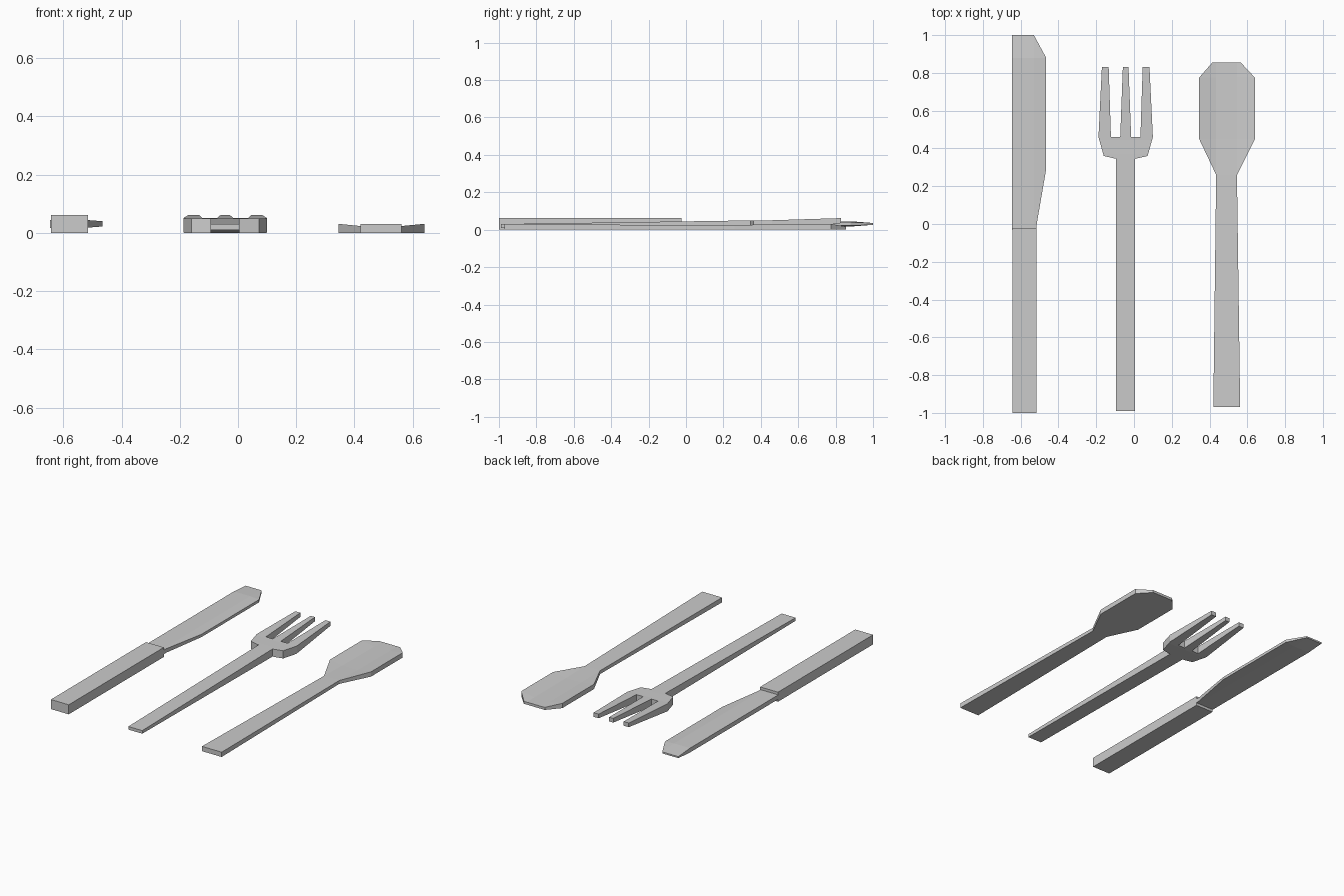
import bpy, bmesh

if "Cube" in bpy.data.objects:
    bpy.data.objects.remove(bpy.data.objects["Cube"])


def lerp(table, t):
    """Piecewise linear lookup in a list of (key, value)."""
    if t <= table[0][0]:
        return table[0][1]
    for (a, va), (b, vb) in zip(table, table[1:]):
        if t <= b:
            return va + (vb - va) * (t - a) / (b - a)
    return table[-1][1]


def slab(name, outline, bottom, top, cuts_y=(), cuts_x=()):
    """Extrude an outline, crease it along cut lines, then set heights."""
    bm = bmesh.new()
    face = bm.faces.new([bm.verts.new((x, y, 0)) for x, y in outline])
    ext = bmesh.ops.extrude_face_region(bm, geom=[face])
    for v in ext["geom"]:
        if isinstance(v, bmesh.types.BMVert):
            v.co.z = 1
    for axis, cuts in ((1, cuts_y), (0, cuts_x)):
        for c in cuts:
            co, no = [0, 0, 0], [0, 0, 0]
            co[axis], no[axis] = c, 1
            bmesh.ops.bisect_plane(bm, geom=bm.verts[:] + bm.edges[:] + bm.faces[:],
                                   dist=1e-5, plane_co=co, plane_no=no)
    for v in bm.verts:
        v.co.z = (top if v.co.z > 0.5 else bottom)(v.co.x, v.co.y)
    bmesh.ops.recalc_face_normals(bm, faces=bm.faces)
    mesh = bpy.data.meshes.new(name)
    bm.to_mesh(mesh)
    bm.free()
    obj = bpy.data.objects.new(name, mesh)
    bpy.context.collection.objects.link(obj)
    return obj


# Knife handle
slab("knife_handle", [(-0.643, -1), (-0.515, -1), (-0.515, -0.025), (-0.643, -0.025)],
     lambda x, y: 0.0, lambda x, y: 0.062)

# Knife blade, thinning at the tip and the cutting edge
def blade_half(x, y):
    return min(lerp([(0.88, 0.014), (1, 0.005)], y), lerp([(-0.53, 0.014), (-0.465, 0.009)], x))

slab("knife_blade",
     [(-0.645, -0.03), (-0.515, -0.03), (-0.515, 0), (-0.465, 0.29),
      (-0.465, 0.88), (-0.53, 1), (-0.645, 1)],
     lambda x, y: 0.031 - blade_half(x, y), lambda x, y: 0.031 + blade_half(x, y),
     cuts_y=(0.88,), cuts_x=(-0.53,))

# Fork: half outline mirrored about its centre line
cx = -0.044
half = [(0.05, -0.99), (0.05, 0.345), (0.116, 0.36), (0.144, 0.46),
        (0.126, 0.83), (0.09, 0.83), (0.078, 0.46), (0.029, 0.46), (0.015, 0.83)]
fork = [(cx + x, y) for x, y in half] + [(cx - x, y) for x, y in reversed(half)]
slab("fork", fork,
     lambda x, y: lerp([(-0.99, 0.01), (0.37, 0), (0.445, 0), (0.83, 0.035)], y),
     lambda x, y: lerp([(-0.99, 0.03), (0.37, 0.05), (0.445, 0.05), (0.83, 0.062)], y),
     cuts_y=(0.37, 0.445))

# Spoon with a dished bowl
def spoon_top(x, y):
    mid = lerp([(-0.97, 0.031), (0.26, 0.022), (0.45, 0.018), (0.855, 0.016)], y)
    rim = lerp([(0.26, mid), (0.45, 0.031), (0.775, 0.031), (0.855, 0.018)], y)
    if y < 0.261:
        return mid
    return lerp([(0.345, rim), (0.435, mid), (0.545, mid), (0.64, rim)], x)

slab("spoon",
     [(0.42, -0.97), (0.562, -0.97), (0.545, 0.26), (0.64, 0.45), (0.64, 0.775),
      (0.565, 0.855), (0.415, 0.855), (0.345, 0.775), (0.345, 0.45), (0.435, 0.26)],
     lambda x, y: 0.0, spoon_top,
     cuts_y=(0.26, 0.45, 0.775), cuts_x=(0.435, 0.545))
